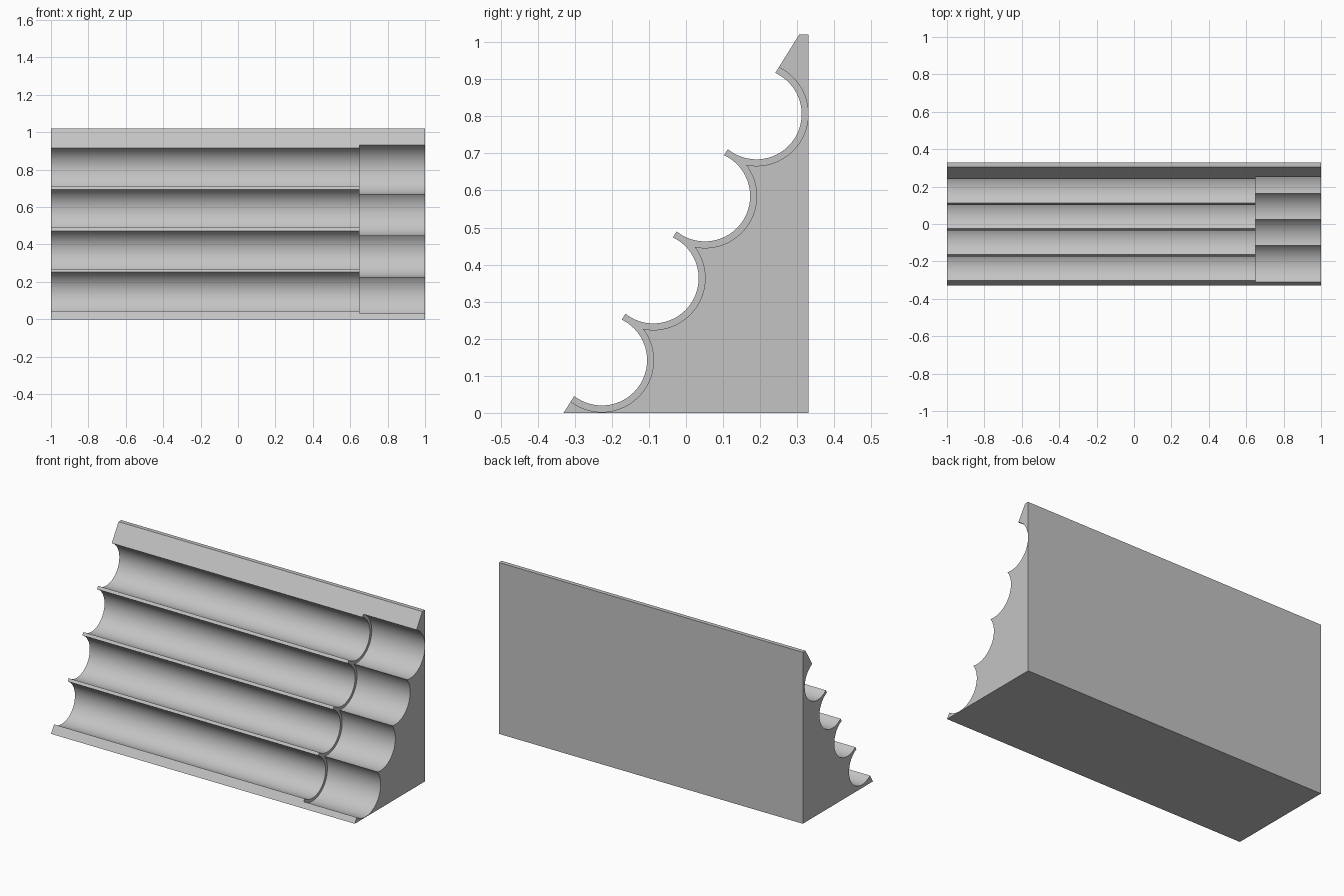
import bpy, bmesh, math

cube = bpy.data.objects.get("Cube")
if cube:
    bpy.data.objects.remove(cube, do_unlink=True)

grey = bpy.data.materials.new("light_grey")
grey.use_nodes = True
colour = (0.55, 0.55, 0.55, 1)
grey.diffuse_color = colour
grey.node_tree.nodes["Principled BSDF"].inputs["Base Color"].default_value = colour


def cylinder(name, x0, x1, y, z, radius):
    """Cylinder lying along x."""
    bpy.ops.mesh.primitive_cylinder_add(
        vertices=96, radius=radius, depth=x1 - x0,
        location=((x0 + x1) / 2, y, z), rotation=(0, math.pi / 2, 0))
    obj = bpy.context.object
    obj.name = name
    obj.hide_render = True
    return obj


# Wedge body: side profile extruded along the full length
profile = [(-0.33, 0), (0.33, 0), (0.33, 1.02), (0.305, 1.02)]
bm = bmesh.new()
face = bm.faces.new([bm.verts.new((-1, y, z)) for y, z in profile])
side = bmesh.ops.extrude_face_region(bm, geom=[face])
moved = [v for v in side["geom"] if isinstance(v, bmesh.types.BMVert)]
bmesh.ops.translate(bm, verts=moved, vec=(2, 0, 0))
bmesh.ops.recalc_face_normals(bm, faces=bm.faces)
mesh = bpy.data.meshes.new("stepped_rack")
bm.to_mesh(mesh)
bm.free()
rack = bpy.data.objects.new("stepped_rack", mesh)
bpy.context.collection.objects.link(rack)
mesh.materials.append(grey)

# Four long channels, each with a wider pocket at one end
cutters = []
for i in range(4):
    y, z = -0.227 + i * 0.139, 0.142 + i * 0.2213
    cutters.append(cylinder("channel_cutter", -1.1, 1.1, y, z, 0.122))
    cutters.append(cylinder("pocket_cutter", 0.65, 1.1, y, z, 0.1395))
for cutter in cutters:
    cut = rack.modifiers.new("cut", "BOOLEAN")
    cut.operation = "DIFFERENCE"
    cut.solver = "EXACT"
    cut.object = cutter

# Apply the cuts and remove the helpers
bpy.ops.object.select_all(action="DESELECT")
bpy.context.view_layer.objects.active = rack
rack.select_set(True)
for cut in list(rack.modifiers):
    bpy.ops.object.modifier_apply(modifier=cut.name)
for cutter in cutters:
    bpy.data.objects.remove(cutter, do_unlink=True)
bpy.ops.object.shade_smooth_by_angle(angle=math.radians(30))
